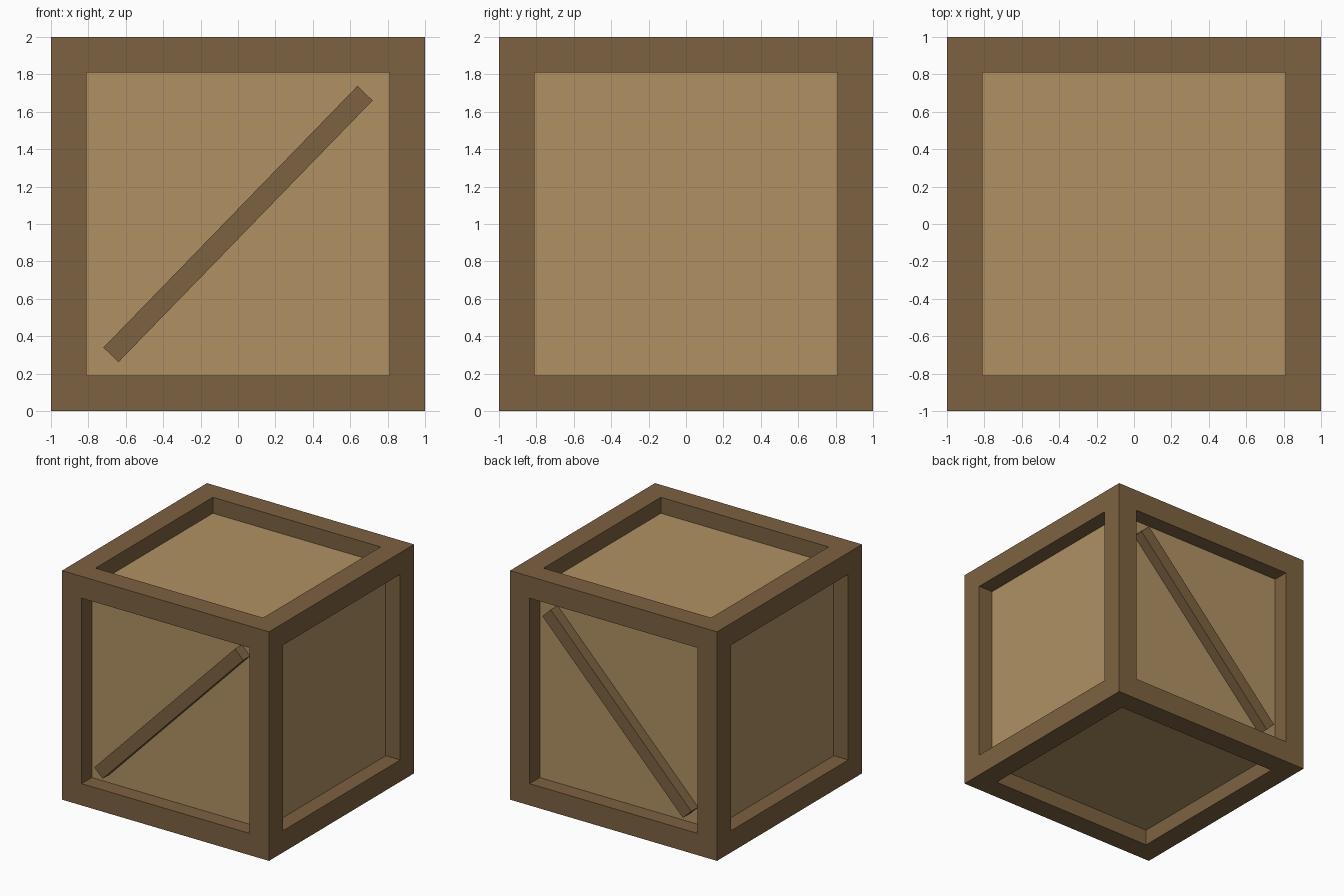
import bpy, bmesh
from mathutils import Matrix, Vector

old = bpy.data.objects.get("Cube")
if old:
    bpy.data.objects.remove(old, do_unlink=True)

RAIL = 0.19     # width of the frame rails
DEPTH = 0.14    # recess of the panels
CENTRE = Vector((0, 0, 1))


def material(name, rgb):
    mat = bpy.data.materials.new(name)
    mat.use_nodes = True
    mat.diffuse_color = (*rgb, 1)
    mat.node_tree.nodes["Principled BSDF"].inputs["Base Color"].default_value = (*rgb, 1)
    return mat


dark_wood = material("dark_wood", (0.205, 0.122, 0.053))
light_wood = material("light_wood", (0.434, 0.283, 0.127))


def add_object(name, bm, mat):
    mesh = bpy.data.meshes.new(name)
    bm.to_mesh(mesh)
    bm.free()
    mesh.materials.append(mat)
    obj = bpy.data.objects.new(name, mesh)
    bpy.context.collection.objects.link(obj)
    return obj


def box(size, matrix):
    bm = bmesh.new()
    bmesh.ops.create_cube(bm, size=1, matrix=matrix @ Matrix.Diagonal((*size, 1)))
    return bm


# Outer frame: a cube with a straight-sided opening sunk into every side
bm = box((2, 2, 2), Matrix.Translation(CENTRE))
openings = bm.faces[:]
bmesh.ops.inset_individual(bm, faces=openings, thickness=RAIL, use_even_offset=True)
bmesh.ops.inset_individual(bm, faces=openings, thickness=0, depth=-DEPTH)
bmesh.ops.delete(bm, geom=openings, context="FACES_ONLY")
add_object("frame", bm, dark_wood)

# Inner box: its six sides are the recessed panels
side = 2 - 2 * DEPTH
add_object("panels", box((side, side, side), Matrix.Translation(CENTRE)), light_wood)

# Diagonal braces on the front and back, seated slightly into the panels
for name, sign in (("front_brace", -1), ("back_brace", 1)):
    place = Matrix.Translation(CENTRE + Vector((0, sign * 0.9, 0))) @ Matrix.Rotation(-0.8, 4, "Y")
    add_object(name, box((1.95, 0.11, 0.112), place), dark_wood)
